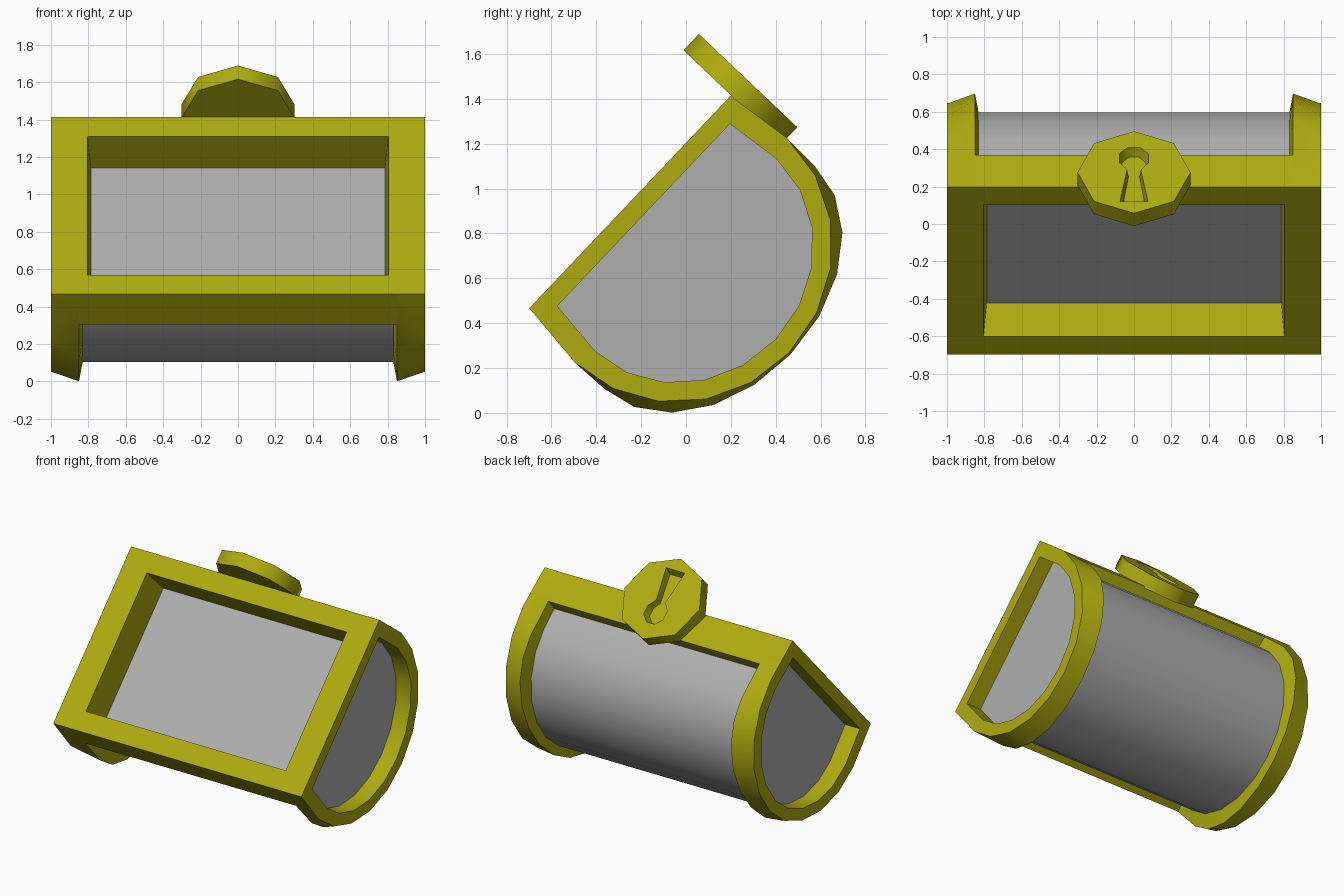
import bpy, bmesh
from math import sin, cos, pi

if "Cube" in bpy.data.objects:
    bpy.data.objects.remove(bpy.data.objects["Cube"])


def material(name, colour):
    mat = bpy.data.materials.new(name)
    mat.diffuse_color = colour
    mat.use_nodes = True
    mat.node_tree.nodes["Principled BSDF"].inputs["Base Color"].default_value = mat.diffuse_color
    return mat


gold = material("gold_trim", (0.43, 0.41, 0.005, 1))
grey = material("grey_panel", (0.43, 0.43, 0.43, 1))


def place(x, u, v):
    """Tilted lid frame: u runs up the flat opening, v goes out toward the dome."""
    return (x, -0.25 + 0.688 * u + 0.726 * v, 0.94 + 0.726 * u - 0.688 * v)


def dome(x, corner_u, corner_v, centre, a, b):
    """Arched outline at x: two base corners joined by a ten-sided half ellipse."""
    arc = [(x, a * cos(pi * i / 10), centre + b * sin(pi * i / 10)) for i in range(11)]
    return [(x, corner_u, corner_v)] + arc + [(x, -corner_u, corner_v)]


def rect(x, u, v):
    return [(x, u, v), (-x, u, v), (-x, -u, v), (x, -u, v)]


def activate(ob):
    bpy.ops.object.select_all(action='DESELECT')
    ob.select_set(True)
    bpy.context.view_layer.objects.active = ob


def skin(name, loops, mat, ring=False, mirror=False, smooth=0):
    """Join outlines into a closed solid: capped at both ends, or closed as a ring."""
    bm = bmesh.new()
    rows = [[bm.verts.new(place(*p)) for p in loop] for loop in loops]
    pairs = list(zip(rows, rows[1:]))
    if ring:
        pairs.append((rows[-1], rows[0]))
    else:
        bm.faces.new(rows[0])
        bm.faces.new(rows[-1])
    for lo, hi in pairs:
        n = len(lo)
        for i in range(n):
            j = (i + 1) % n
            bm.faces.new((lo[i], lo[j], hi[j], hi[i]))
    bmesh.ops.recalc_face_normals(bm, faces=bm.faces)
    mesh = bpy.data.meshes.new(name)
    bm.to_mesh(mesh)
    bm.free()
    ob = bpy.data.objects.new(name, mesh)
    bpy.context.collection.objects.link(ob)
    mesh.materials.append(mat)
    if mirror:
        ob.modifiers.new("Mirror", 'MIRROR')
    if smooth:
        activate(ob)
        bpy.ops.object.shade_smooth_by_angle(angle=smooth)
    return ob


# Arched end frames, with a sloping rim and a recessed side
skin("end_frame", [
    dome(0.86, 0.559, 0.084, 0.343, 0.589, 0.549),
    dome(1.00, 0.559, 0.084, 0.343, 0.589, 0.549),
    dome(1.00, 0.652, 0.000, 0.312, 0.688, 0.665),
    dome(0.85, 0.652, 0.000, 0.488, 0.683, 0.499),
    dome(0.83, 0.560, 0.050, 0.390, 0.595, 0.530),
], gold, ring=True, mirror=True, smooth=0.6)

# Grey side panels sunk into the end frames
skin("side_panel", [dome(x, 0.559, 0.084, 0.343, 0.589, 0.549) for x in (0.84, 0.88)],
     grey, mirror=True)

# Rectangular frame around the flat opening
skin("front_frame", [
    rect(0.85, 0.570, 0.240),
    rect(0.85, 0.666, 0.222),
    rect(0.85, 0.652, 0.000),
    rect(0.805, 0.510, 0.000),
    rect(0.787, 0.500, 0.235),
], gold, ring=True)

# Grey rounded barrel; its flat base is the floor of the opening
skin("barrel", [dome(x, 0.59, 0.235, 0.39, 0.60, 0.535) for x in (-0.84, 0.84)],
     grey, smooth=0.7)


# Octagonal lock plate
def octagon(u):
    return [(0.302 * sin(pi * i / 4), u, 0.01 + 0.302 * cos(pi * i / 4)) for i in range(8)]


plate = skin("lock_plate", [octagon(0.655), octagon(0.755)], gold)


# Keyhole pocket: round head above a flared slot, narrowing inward
def keyhole(u, s):
    right = [(0.075, -0.205), (0.037, 0.03)]
    head = [(0.085 * cos(t), 0.115 + 0.085 * sin(t))
            for t in (-pi / 8, pi / 8, 3 * pi / 8)]
    half = [(x * s, v * (0.5 + s / 2)) for x, v in right + head]
    return [(x, u, v) for x, v in half] + [(-x, u, v) for x, v in reversed(half)]


cutter = skin("keyhole_cutter", [keyhole(0.70, 0.8), keyhole(0.765, 1.03)], gold)
cutter.hide_render = True
cut = plate.modifiers.new("Keyhole", 'BOOLEAN')
cut.operation = 'DIFFERENCE'
cut.solver = 'EXACT'
cut.object = cutter
activate(plate)
bpy.ops.object.modifier_apply(modifier="Keyhole")
bpy.data.objects.remove(cutter)
bpy.ops.object.shade_smooth_by_angle(angle=0.83)
